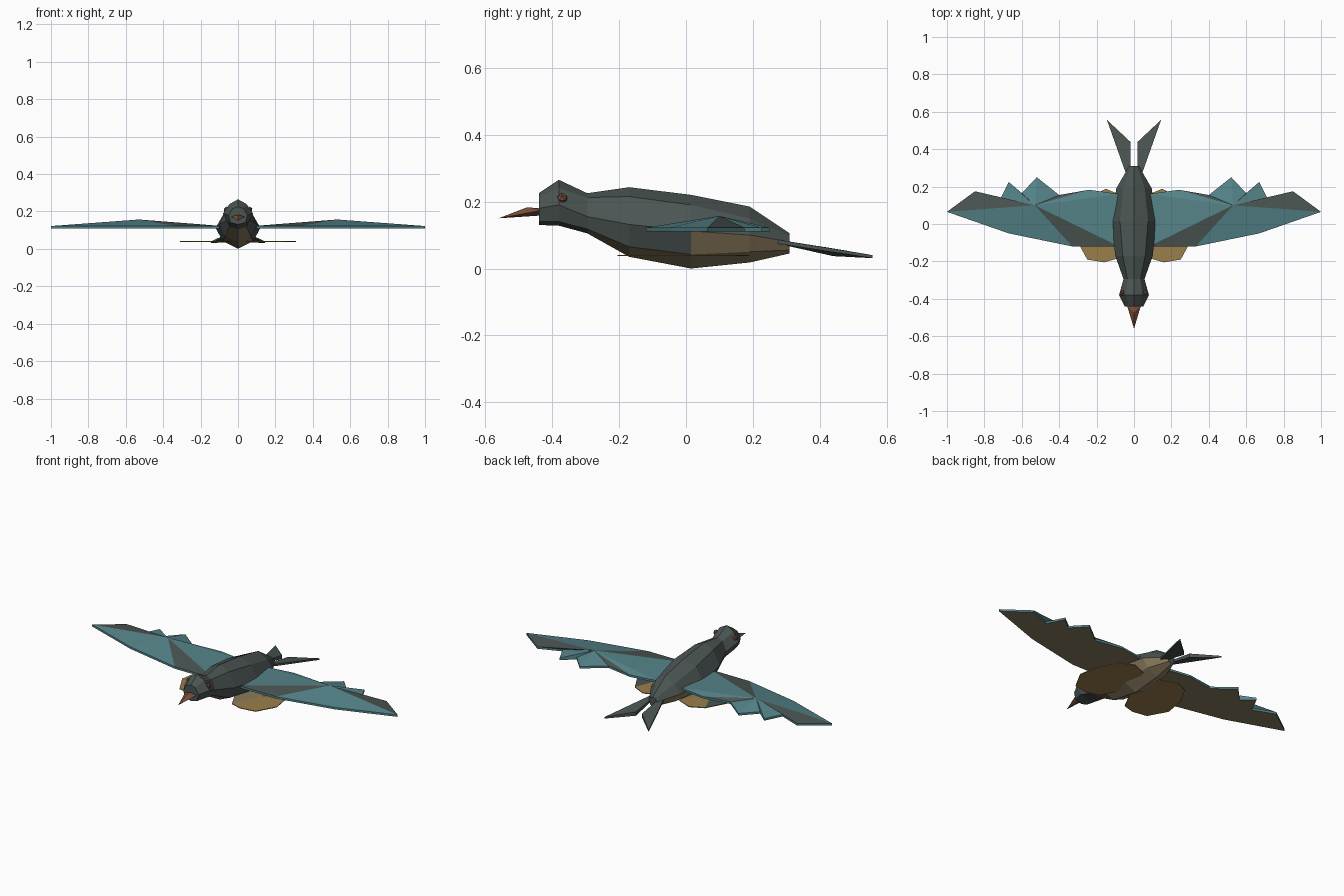
import bpy

cube = bpy.data.objects.get("Cube")
if cube:
    bpy.data.objects.remove(cube)


def material(name, rgb):
    mat = bpy.data.materials.new(name)
    mat.use_nodes = True
    mat.diffuse_color = (*rgb, 1)
    mat.node_tree.nodes["Principled BSDF"].inputs["Base Color"].default_value = (*rgb, 1)
    return mat


slate = material("slate", (0.07, 0.09, 0.085))
teal = material("teal", (0.09, 0.23, 0.25))
tan = material("tan", (0.25, 0.195, 0.11))
ochre = material("ochre", (0.32, 0.21, 0.07))
rust = material("rust", (0.2, 0.08, 0.045))


def build(name, verts, faces, mats, slots=None):
    mesh = bpy.data.meshes.new(name)
    mesh.from_pydata(verts, [], faces)
    for mat in mats:
        mesh.materials.append(mat)
    for poly, slot in zip(mesh.polygons, slots or [0] * len(faces)):
        poly.material_index = slot
    mesh.update()
    obj = bpy.data.objects.new(name, mesh)
    bpy.context.collection.objects.link(obj)
    return obj


def build_pair(name, verts, faces, mats, slots=None):
    """Left part on +x and its mirrored right part."""
    build("left_" + name, verts, faces, mats, slots)
    flipped = [(-x, y, z) for x, y, z in verts]
    build("right_" + name, flipped, [f[::-1] for f in faces], mats, slots)


# Body and head: eight-sided rings lofted from face to rump
# y, top z, upper (x, z), middle (x, z), lower (x, z), bottom z
stations = [
    (-.44, .225, (.030, .215), (.050, .180), (.040, .140), .130),
    (-.38, .265, (.045, .240), (.080, .190), (.055, .140), .128),
    (-.295, .225, (.035, .212), (.056, .155), (.045, .118), .105),
    (-.17, .243, (.060, .215), (.100, .132), (.070, .065), .035),
    (.015, .220, (.075, .190), (.120, .112), (.082, .042), .000),
    (.19, .185, (.058, .150), (.095, .100), (.065, .050), .018),
    (.31, .105, (.016, .098), (.026, .080), (.018, .055), .045),
]
verts, faces, slots = [], [], []
for y, top, up, mid, low, bottom in stations:
    side = [up, mid, low]
    ring = [(0, top)] + side + [(0, bottom)] + [(-x, z) for x, z in side[::-1]]
    verts += [(x, y, z) for x, z in ring]
for s in range(len(stations) - 1):
    for i in range(8):
        a, b = s * 8 + i, s * 8 + (i + 1) % 8
        faces.append((a, a + 8, b + 8, b))
        belly = (i in (3, 4) and s >= 2) or (i in (2, 5) and s >= 4)
        slots.append(int(belly))
last = 8 * (len(stations) - 1)
faces += [tuple(range(8)), tuple(range(last + 7, last - 1, -1))]
slots += [0, 0]
build("body", verts, faces, [slate, tan], slots)

# Beak: tapered wedge with a raised ridge
build("beak",
      [(-.036, -.44, .172), (0, -.44, .180), (.036, -.44, .172), (0, -.44, .158),
       (0, -.475, .183), (0, -.56, .150)],
      [(0, 1, 4), (1, 2, 4), (0, 4, 5), (4, 2, 5), (0, 5, 3), (2, 3, 5), (0, 3, 2, 1)],
      [rust])

# Eyes: small faceted gems on the sides of the head
for name, sign in (("left_eye", 1), ("right_eye", -1)):
    bpy.ops.mesh.primitive_ico_sphere_add(subdivisions=1, radius=.016,
                                          location=(sign * .062, -.37, .21))
    eye = bpy.context.object
    eye.name = name
    eye.data.materials.append(rust)

# Wings: feathered outline, fanned up to a raised peak, flat underneath
outline = [(.08, -.12), (.33, -.12), (.67, -.05), (1, .065), (.85, .175), (.72, .125),
           (.67, .225), (.60, .165), (.52, .25), (.40, .155), (.24, .183), (.08, .16)]
dark_edges = {0, 3, 9}
n = len(outline)
verts = [(x, y, .122) for x, y in outline] + [(x, y, .110) for x, y in outline]
verts.append((.53, .10, .157))
faces, slots = [], []
for i in range(n):
    j = (i + 1) % n
    faces += [(i, j, 2 * n), (i + n, j + n, j, i)]
    slots += [0 if i in dark_edges else 1, 1]
faces.append(tuple(range(2 * n - 1, n - 1, -1)))
slots.append(2)
build_pair("wing", verts, faces, [slate, teal, tan], slots)

# Lower feather pads: thin flat fans beneath the wings
pad = [(.02, -.05), (.09, -.185), (.16, -.205), (.25, -.19), (.31, -.08),
       (.29, .04), (.23, .15), (.15, .188), (.06, .15), (.03, .06)]
n = len(pad)
verts = [(x, y, .041) for x, y in pad] + [(x, y, .037) for x, y in pad]
verts.append((.16, -.02, .041))
faces, slots = [], []
for i in range(n):
    j = (i + 1) % n
    faces += [(i, j, 2 * n), (i + n, j + n, j, i)]
    slots += [2 if i == 5 else 1 if i in (0, 8, 9) else 0, 0]
faces.append(tuple(range(2 * n - 1, n - 1, -1)))
slots.append(0)
build_pair("feather_pad", verts, faces, [ochre, tan, slate], slots)

# Forked tail: two thin swept feathers
tail_top = [(.045, .275, .086), (.145, .557, .040), (.02, .44, .060), (.018, .275, .086)]
tail_bottom = [(.045, .275, .074), (.145, .557, .031), (.02, .44, .037), (.018, .275, .074)]
build_pair("tail_feather", tail_top + tail_bottom,
           [(0, 1, 2, 3), (7, 6, 5, 4)] +
           [(i + 4, (i + 1) % 4 + 4, (i + 1) % 4, i) for i in range(4)],
           [slate])
